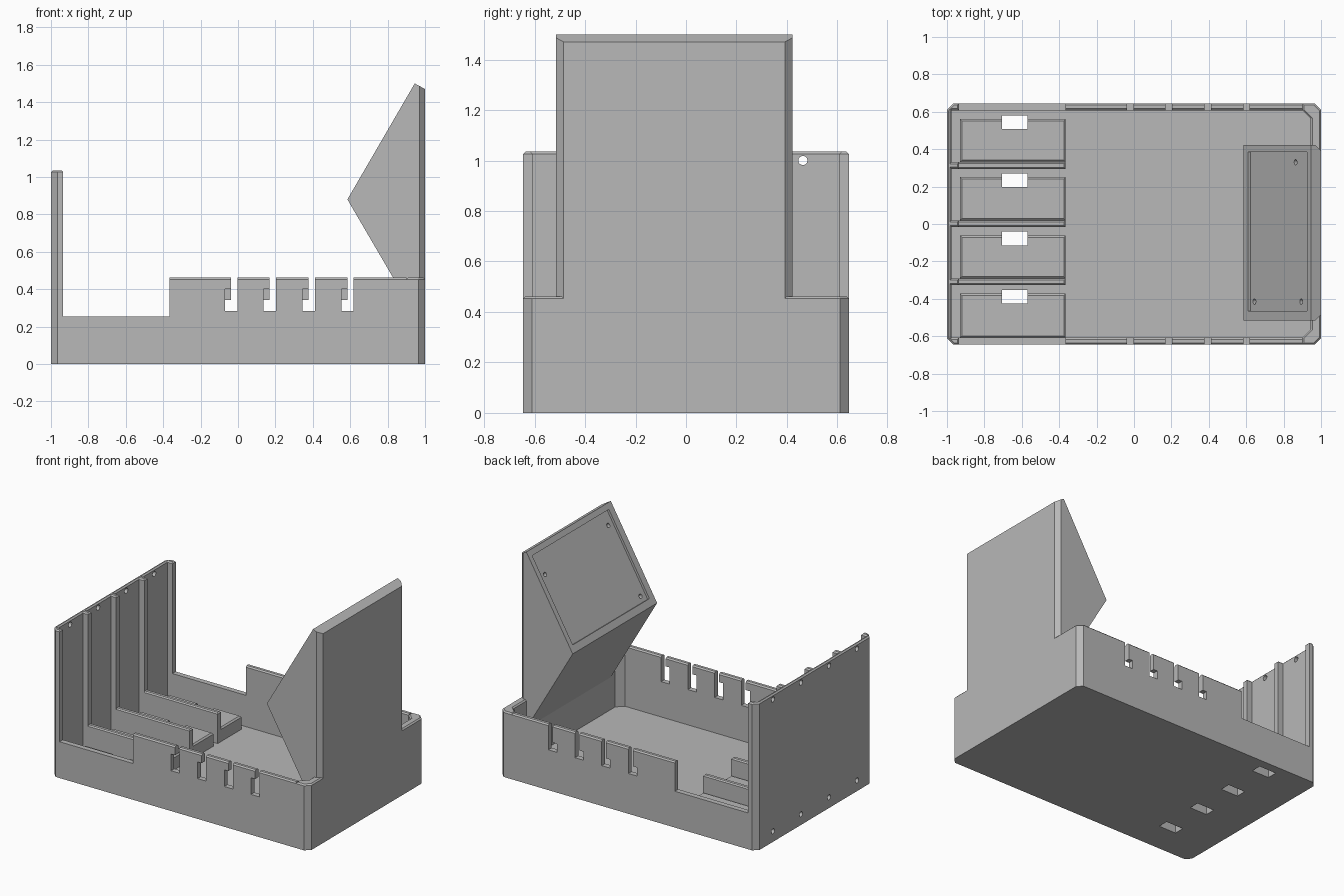
import bpy, bmesh, math
from mathutils import Vector

if "Cube" in bpy.data.objects:
    bpy.data.objects.remove(bpy.data.objects["Cube"])

grey = bpy.data.materials.new("plastic_grey")
grey.diffuse_color = (0.48, 0.48, 0.48, 1)
grey.use_nodes = True
grey.node_tree.nodes["Principled BSDF"].inputs["Base Color"].default_value = grey.diffuse_color


def prism(name, pts, lo, hi, axis="z", bevel=0.0, pick=None):
    """Extrude a flat outline along z (xy outline) or y (xz outline)."""
    bm = bmesh.new()
    place = (lambda p, h: (p[0], p[1], h)) if axis == "z" else (lambda p, h: (p[0], h, p[1]))
    face = bm.faces.new([bm.verts.new(place(p, lo)) for p in pts])
    ext = bmesh.ops.extrude_face_region(bm, geom=[face])
    shift = Vector(place((0, 0), hi - lo))
    bmesh.ops.translate(bm, vec=shift, verts=[v for v in ext["geom"] if isinstance(v, bmesh.types.BMVert)])
    bmesh.ops.recalc_face_normals(bm, faces=bm.faces)
    if bevel:
        bm.normal_update()
        bmesh.ops.bevel(bm, geom=[e for e in bm.edges if pick(e)], offset=bevel,
                        segments=1, affect="EDGES", clamp_overlap=True)
    mesh = bpy.data.meshes.new(name)
    bm.to_mesh(mesh)
    bm.free()
    mesh.materials.append(grey)
    obj = bpy.data.objects.new(name, mesh)
    bpy.context.collection.objects.link(obj)
    return obj


def box(name, x0, x1, y0, y1, z0, z1, **kw):
    return prism(name, [(x0, y0), (x1, y0), (x1, y1), (x0, y1)], z0, z1, **kw)


def rod(centre, direction, radius, depth):
    """Round cutter for a screw hole."""
    bpy.ops.mesh.primitive_cylinder_add(vertices=24, radius=radius, depth=depth, location=centre)
    obj = bpy.context.object
    obj.rotation_euler = Vector(direction).to_track_quat("Z", "Y").to_euler()
    return obj


def cut(obj, cutter, keep=False):
    bpy.context.view_layer.update()
    mod = obj.modifiers.new("cut", "BOOLEAN")
    mod.object, mod.operation, mod.solver = cutter, "DIFFERENCE", "EXACT"
    with bpy.context.temp_override(object=obj, active_object=obj):
        bpy.ops.object.modifier_apply(modifier=mod.name)
    if not keep:
        bpy.data.objects.remove(cutter)


def top_rim(e):
    """Edges around the top face."""
    up = [f.normal.z > 0.9 for f in e.link_faces]
    return any(up) and not all(up)


def long_top(e):
    """Lengthwise edges on the wall top, leaving out slot floors."""
    a, b = e.verts
    return top_rim(e) and abs(a.co.y - b.co.y) < 1e-4 and a.co.z > 0.3 and b.co.z > 0.3


W, IN, FLOOR, RIM, LOW = 0.645, 0.608, 0.035, 0.462, 0.255
PITCH = 0.311
DIV = [0.313 - PITCH * k for k in range(3)]

# Floor plate with clipped corners
c = 0.035
floor = prism("floor", [(-1, c - W), (c - 1, -W), (1 - c, -W), (1, c - W),
                        (1, W - c), (1 - c, W), (c - 1, W), (-1, W - c)], 0, FLOOR)

# Tall left wall: plan outline with end returns and three ribs
plan = [(-1, W - c), (-1, c - W), (c - 1, -W), (-0.935, -W), (-0.935, -IN), (-0.975, -IN)]
for y in reversed(DIV):
    plan += [(-0.975, y - 0.018), (-0.935, y - 0.018), (-0.935, y + 0.018), (-0.975, y + 0.018)]
plan += [(-0.975, IN), (-0.935, IN), (-0.935, W), (c - 1, W)]
left = prism("left_wall", plan, FLOOR, 1.035, bevel=0.009, pick=top_rim)
for k in range(4):
    for z in (1.0, 0.075):
        cut(left, rod((-0.99, 0.463 - PITCH * k, z), (1, 0, 0), 0.018, 0.06))

# Low right wall with inner corner chamfers
prism("right_wall", [(0.9, -W), (1 - c, -W), (1, c - W), (1, W - c), (1 - c, W), (0.9, W),
                     (0.9, IN), (0.945, IN - 0.045), (0.945, 0.045 - IN), (0.9, -IN)],
      FLOOR, RIM, bevel=0.009, pick=top_rim)

# Side walls with hooked cable slots
for name, y0, y1, hook in (("front_wall", -W, -IN, 0.40), ("back_wall", IN, W, 0.343)):
    pts = [(-0.935, FLOOR), (-0.935, LOW), (-0.365, LOW), (-0.365, RIM)]
    for k in range(4):
        x = -0.038 + 0.2075 * k
        pts += [(x, RIM), (x, hook), (x - 0.032, hook), (x - 0.032, 0.283),
                (x + 0.034, 0.283), (x + 0.034, RIM)]
    pts += [(0.9, RIM), (0.9, FLOOR)]
    prism(name, pts, y0, y1, axis="y", bevel=0.009, pick=long_top)

# Bay dividers
for k, y in enumerate(DIV):
    box(f"bay_divider_{k + 1}", -0.975, -0.365, y - 0.018, y + 0.018, FLOOR, 0.25,
        bevel=0.008, pick=top_rim)

# Bay blocks, with an opening through block and floor
for k in range(4):
    y_low = DIV[k] + 0.018 if k < 3 else -IN
    block = box(f"bay_block_{k + 1}", -0.93, -0.365, y_low, 0.561 - PITCH * k, FLOOR, 0.13,
                bevel=0.01, pick=top_rim)
    y = 0.508 - PITCH * k
    hole = box("hole_cutter", -0.705, -0.57, y, y + 0.073, -0.1, 0.3)
    cut(block, hole, keep=True)
    cut(floor, hole)

# Raised console with a sloping face
console = prism("console", [(1, 0.1), (1, 1.47), (0.945, 1.5), (0.585, 0.88), (0.945, 0.263), (0.945, 0.1)],
                -0.515, 0.422, axis="y", bevel=0.03,
                pick=lambda e: all(v.co.x > 0.99 for v in e.verts) and abs(e.verts[0].co.z - e.verts[1].co.z) > 0.5)


def slope(x, off):
    """Point on the sloping face, moved outward by off."""
    return (x - 0.865 * off, 0.88 + (x - 0.585) * 1.722 + 0.502 * off)


# Shallow screen recess and its screw holes
cut(console, prism("recess_cutter", [slope(0.61, 0.05), slope(0.925, 0.05), slope(0.925, -0.016),
                                     slope(0.61, -0.016)], -0.465, 0.385, axis="y"))
for x, y in ((0.85, 0.33), (0.63, -0.415), (0.88, -0.415)):
    px, pz = slope(x, -0.016)
    cut(console, rod((px, y, pz), (-0.865, 0, 0.502), 0.015, 0.1))
